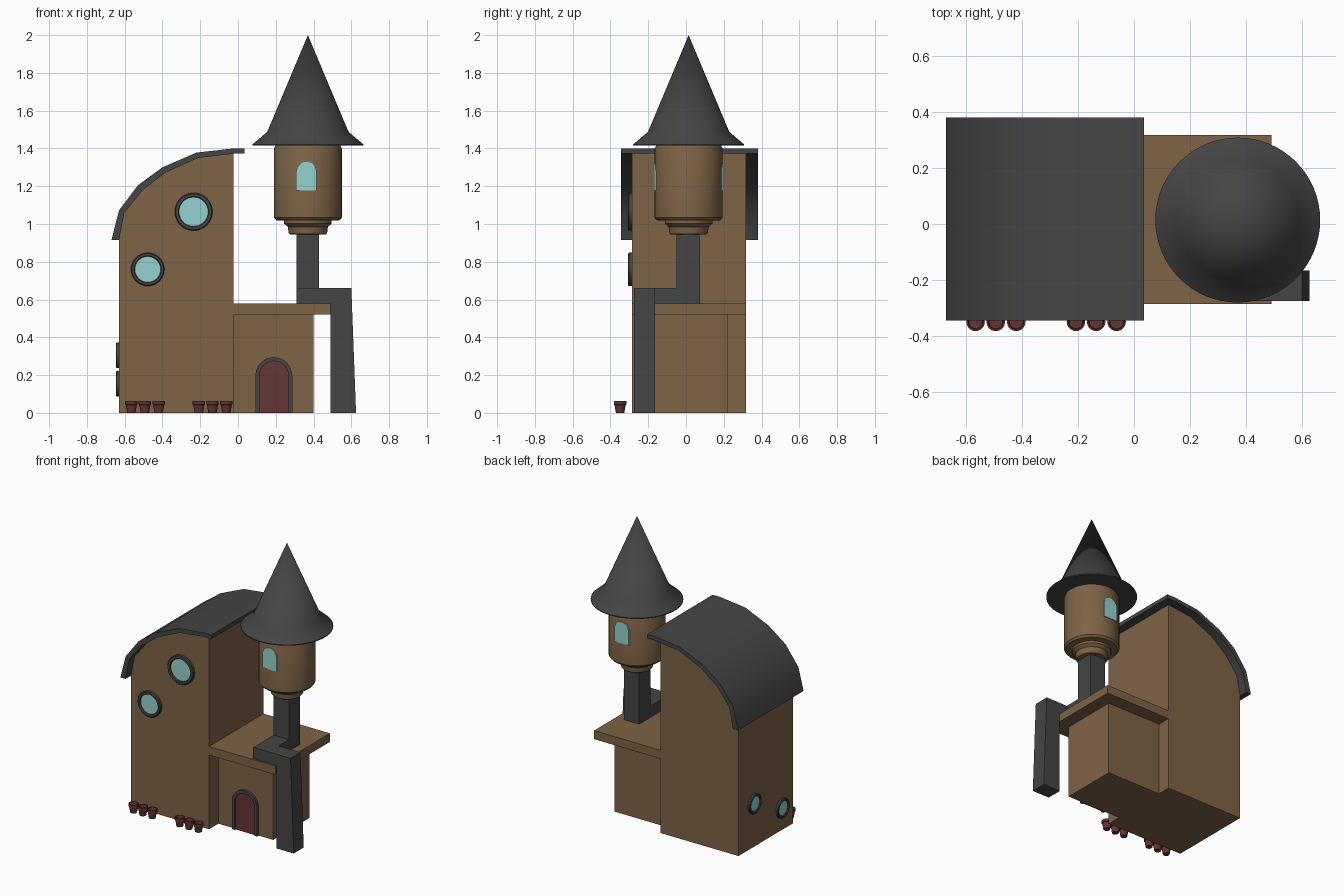
import bpy, bmesh
from math import pi, sin, cos
from mathutils import Matrix, Vector

if "Cube" in bpy.data.objects:
    bpy.data.objects.remove(bpy.data.objects["Cube"])


def material(name, rgb):
    m = bpy.data.materials.new(name)
    m.diffuse_color = (*rgb, 1)
    m.use_nodes = True
    m.node_tree.nodes["Principled BSDF"].inputs["Base Color"].default_value = m.diffuse_color
    return m


WALL = material("brown_wall", (0.21, 0.125, 0.062))
DARK = material("dark_slate", (0.06, 0.06, 0.06))
GLASS = material("pale_glass", (0.30, 0.65, 0.62))
RED = material("maroon", (0.13, 0.035, 0.035))


def finish(name, bm, mat):
    bmesh.ops.recalc_face_normals(bm, faces=bm.faces)
    me = bpy.data.meshes.new(name)
    bm.to_mesh(me)
    bm.free()
    me.materials.append(mat)
    ob = bpy.data.objects.new(name, me)
    bpy.context.collection.objects.link(ob)
    return ob


def prism(name, pts, lo, hi, mat, axis="y"):
    """Extrude an outline: (x, z) along y, or (x, y) along z."""
    bm = bmesh.new()
    place = (lambda a, b, d: (a, d, b)) if axis == "y" else (lambda a, b, d: (a, b, d))
    face = bm.faces.new([bm.verts.new(place(a, b, lo)) for a, b in pts])
    new = bmesh.ops.extrude_face_region(bm, geom=[face])["geom"]
    bmesh.ops.translate(bm, vec=Vector(place(0, 0, hi - lo)),
                        verts=[g for g in new if isinstance(g, bmesh.types.BMVert)])
    return finish(name, bm, mat)


def box(name, x0, x1, y0, y1, z0, z1, mat):
    return prism(name, [(x0, z0), (x1, z0), (x1, z1), (x0, z1)], y0, y1, mat)


def lathe(name, profile, centre, mat, seg=48, closed=False, turn=Matrix()):
    """Spin an (r, z) profile round z, then turn and place it."""
    bm = bmesh.new()
    vs = [bm.verts.new((r, 0, z)) for r, z in profile]
    pairs = list(zip(vs, vs[1:])) + ([(vs[-1], vs[0])] if closed else [])
    es = [bm.edges.new(p) for p in pairs]
    bmesh.ops.spin(bm, geom=vs + es, cent=(0, 0, 0), axis=(0, 0, 1),
                   angle=2 * pi, steps=seg)
    bmesh.ops.remove_doubles(bm, verts=bm.verts, dist=1e-5)
    bmesh.ops.transform(bm, matrix=Matrix.Translation(centre) @ turn, verts=bm.verts)
    return finish(name, bm, mat)


def arch(cx, r, z0, zs, n=16):
    """Arched outline: straight sides from z0 to zs, then a half circle."""
    arc = [(cx + r * cos(pi * i / n), zs + r * sin(pi * i / n)) for i in range(n + 1)]
    return [(cx + r, z0)] + arc + [(cx - r, z0)]


# Main house with curved top, and the roof shell over it
outer = [(-.67, .915), (-.63, 1.072), (-.53, 1.205), (-.40, 1.30), (-.22, 1.378),
         (-.025, 1.40), (.035, 1.40)]
inner = [(-.63, .915), (-.602, 1.058), (-.506, 1.178), (-.385, 1.272), (-.21, 1.35),
         (-.025, 1.372), (.035, 1.372)]
prism("main_house", [(-.63, 0)] + inner[:-1] + [(-.025, 0)], -.285, .318, WALL)
prism("curved_roof", outer + inner[::-1], -.345, .38, DARK)

# Entrance block and its overhanging flat roof
box("entrance_block", -.025, .40, -.182, .222, 0, .52, WALL)
box("entrance_roof", -.025, .49, -.285, .318, .52, .58, WALL)

# Door with arched frame
prism("door_frame", arch(.19, .0975, 0, .197) + arch(.19, .077, 0, .197)[::-1],
      -.20, -.175, DARK)
prism("door", arch(.19, .078, 0, .197), -.19, -.175, RED)

# Bent pipe: post, elbow on the flat roof, tapering leg to the ground
box("pipe_post", .31, .43, -.05, .075, .58, .95, DARK)
prism("pipe_elbow", [(.31, -.275), (.49, -.275), (.49, -.165), (.43, -.165),
                     (.43, -.05), (.31, -.05)], .58, .66, DARK, axis="z")
prism("pipe_leg", [(.49, 0), (.625, 0), (.60, .66), (.49, .66)], -.275, -.165, DARK)

# Tower
TX, TY = .37, .014
lathe("tower_body", [(0, .945), (.095, .945), (.102, .953), (.106, .985), (.126, 1.002),
                     (.126, 1.018), (.168, 1.02), (.18, 1.034), (.18, 1.398),
                     (.172, 1.416), (0, 1.416)], (TX, TY, 0), WALL)
lathe("tower_roof", [(0, 1.415), (.294, 1.415), (.294, 1.421), (.215, 1.488), (0, 2.0)],
      (TX, TY, 0), DARK, seg=64)
for side, s in (("front", -1), ("back", 1)):
    prism(f"tower_window_{side}", arch(.362, .054, 1.178, 1.275),
          *sorted((TY + s * .15, TY + s * .183)), GLASS)

# Round windows on the front and left walls
to_front = Matrix.Rotation(pi / 2, 4, "X")
to_left = Matrix.Rotation(-pi / 2, 4, "Y")
windows = [("upper_front", (-.235, -.285, 1.065), .10, .077, .023, to_front),
           ("lower_front", (-.478, -.285, .76), .088, .068, .023, to_front),
           ("upper_left", (-.63, .148, .305), .067, .05, .017, to_left),
           ("lower_left", (-.63, -.162, .155), .067, .05, .017, to_left)]
for name, c, ro, ri, d, turn in windows:
    lathe(f"{name}_window_frame", [(ri, -.01), (ro, -.01), (ro, d * .75), (ro - .005, d),
                                   (ri + .004, d), (ri, d * .75)],
          c, DARK, closed=True, turn=turn)
    lathe(f"{name}_window_glass", [(0, -.01), (ri, -.01), (ri, d * .5), (0, d * .5)],
          c, GLASS, turn=turn)

# Flower pots along the front wall
for i, x in enumerate((-.565, -.493, -.42, -.207, -.135, -.062)):
    lathe(f"flower_pot_{i + 1}", [(0, 0), (.022, 0), (.029, .042), (.033, .044),
                                  (.033, .062), (.027, .062), (.024, .04), (0, .04)],
          (x, -.349, 0), RED, seg=20)

# Smooth the round parts, keep the edges sharp
for ob in bpy.context.collection.objects:
    ob.select_set(True)
    bpy.context.view_layer.objects.active = ob
bpy.ops.object.shade_smooth_by_angle(angle=pi / 6)
